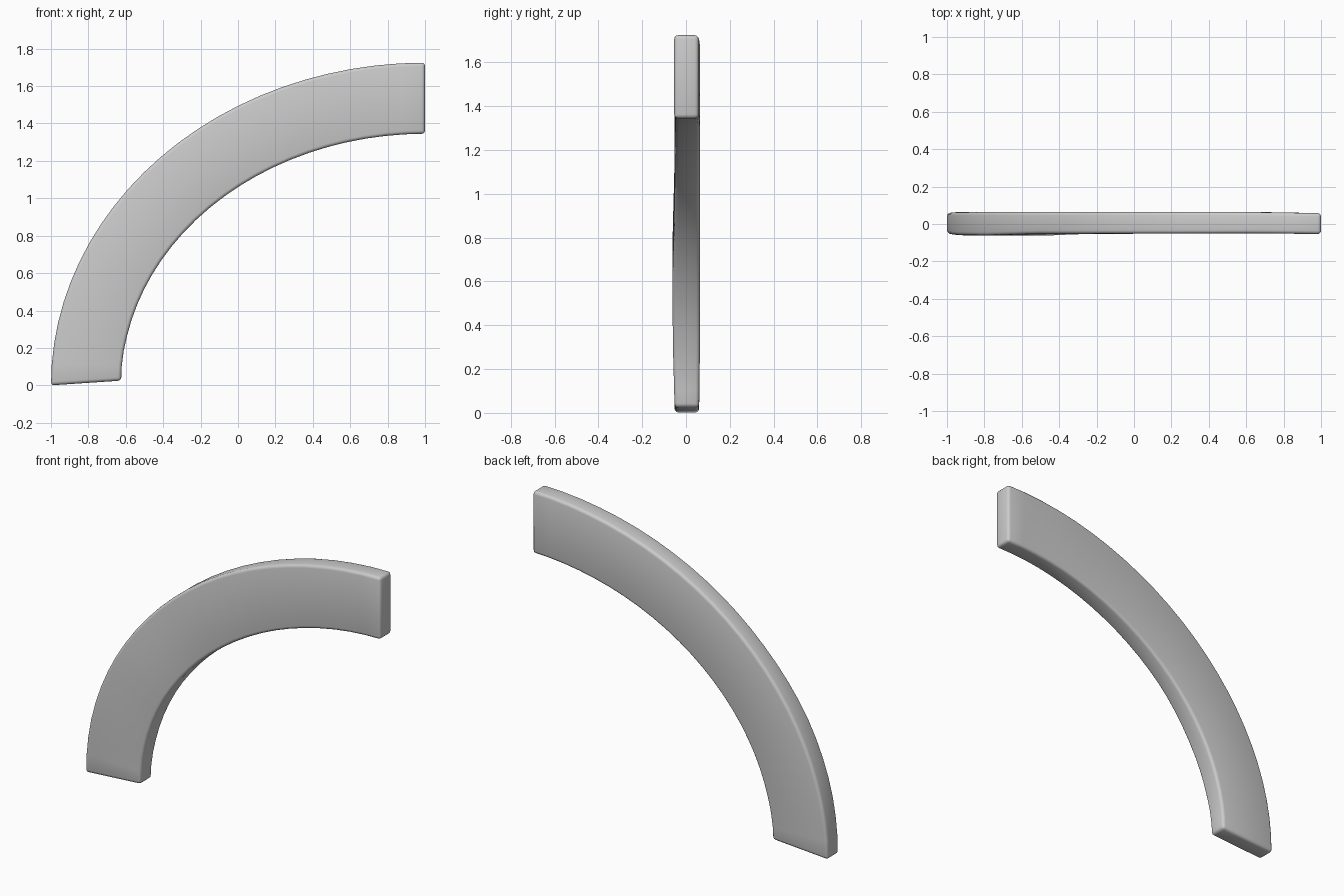
import bpy, bmesh, math

if "Cube" in bpy.data.objects:
    bpy.data.objects.remove(bpy.data.objects["Cube"])

STEPS = 24
OUTER = (2.0, 1.725)    # ellipse radii, both centred on x = 1, z = 0
INNER = (1.625, 1.345)


def lerp_table(table, t):
    """Linear look-up in a list of (t, value) pairs."""
    for (t0, v0), (t1, v1) in zip(table, table[1:]):
        if t <= t1:
            return v0 + (v1 - v0) * (t - t0) / (t1 - t0)
    return table[-1][1]


# Front and back depth along the arch, foot (0) to top end (1)
FRONT = [(0, -.052), (.15, -.06), (.3, -.062), (.45, -.053), (.9, -.05), (1, -.054)]
BACK = [(0, .06), (.15, .064), (.85, .065), (1, .058)]

# Curved arch: a four-cornered section swept along the two ellipses
bm = bmesh.new()
rings = []
for i in range(STEPS + 1):
    t = i / STEPS
    a = math.radians(90 * t)
    front, back = lerp_table(FRONT, t), lerp_table(BACK, t)
    lift = 0.025 * max(0, 1 - t * 8)      # foot slopes up towards the inside
    xo, zo = 1 - OUTER[0] * math.cos(a), OUTER[1] * math.sin(a)
    xi, zi = 1 - INNER[0] * math.cos(a), INNER[1] * math.sin(a) + lift
    rings.append([bm.verts.new(p) for p in
                  ((xo, front, zo), (xo, back, zo), (xi, back, zi), (xi, front, zi))])
for r0, r1 in zip(rings, rings[1:]):
    for k in range(4):
        j = (k + 1) % 4
        bm.faces.new((r0[k], r0[j], r1[j], r1[k]))
bm.faces.new(rings[0])
bm.faces.new(rings[-1])
bmesh.ops.recalc_face_normals(bm, faces=bm.faces)

mesh = bpy.data.meshes.new("curved_arch")
bm.to_mesh(mesh)
bm.free()
arch = bpy.data.objects.new("curved_arch", mesh)
bpy.context.collection.objects.link(arch)

# Softened edges
bevel = arch.modifiers.new("soft_edges", 'BEVEL')
bevel.width = 0.018
bevel.segments = 3
bevel.limit_method = 'ANGLE'
bevel.angle_limit = math.radians(40)

bpy.context.view_layer.objects.active = arch
arch.select_set(True)
bpy.ops.object.modifier_apply(modifier=bevel.name)
bpy.ops.object.shade_smooth_by_angle(angle=math.radians(40))
